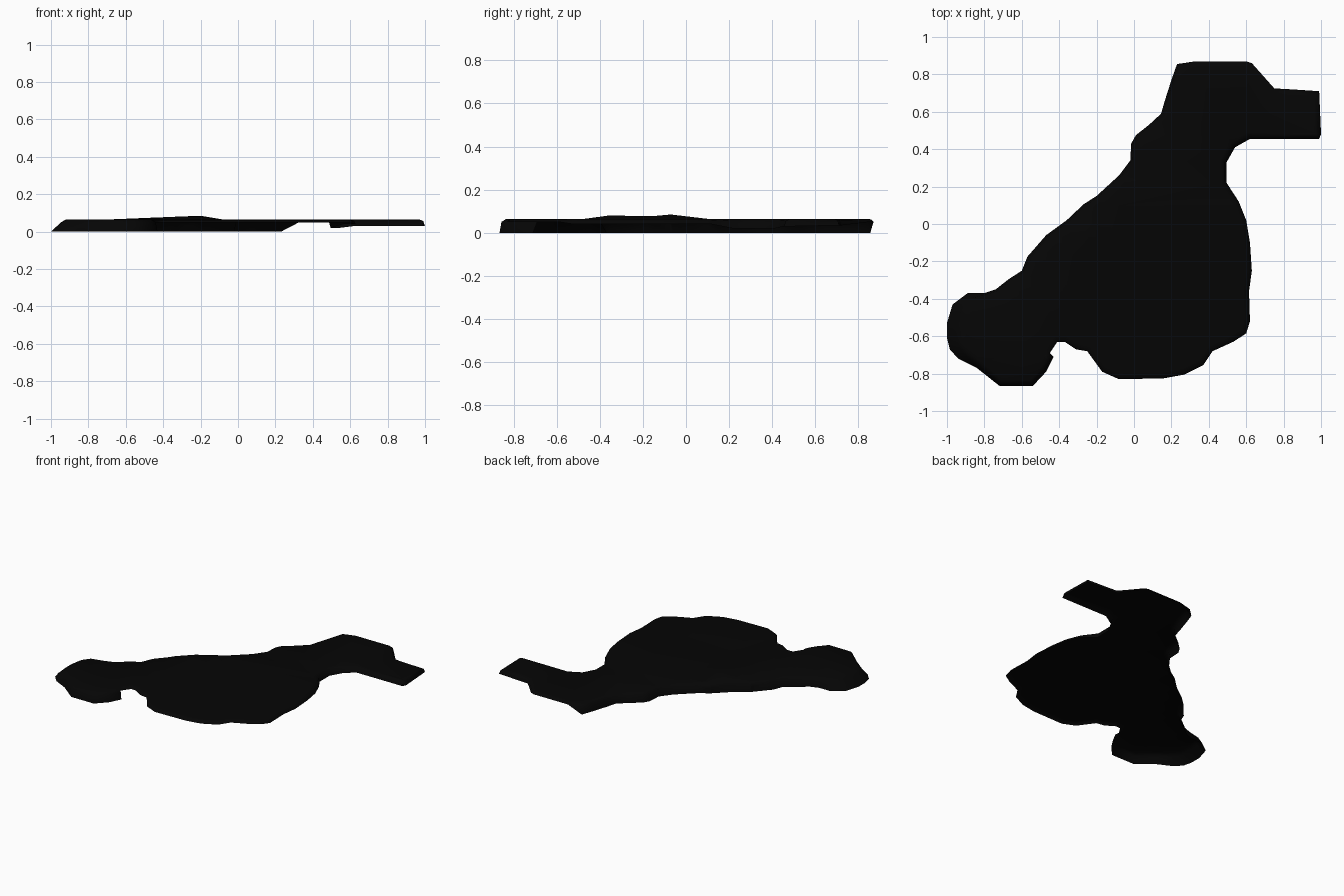
import bpy
import bmesh
import math
from mathutils import Vector

default_cube = bpy.data.objects.get("Cube")
if default_cube:
    bpy.data.objects.remove(default_cube, do_unlink=True)

TOP = 0.065

# Outline sections, counter-clockwise seen from above
snout_top = [(0.99, 0.71), (0.84, 0.72), (0.75, 0.725)]
head_back = [(0.63, 0.86), (0.6, 0.87), (0.33, 0.87)]
neck_and_back = [(0.23, 0.855), (0.2, 0.77), (0.165, 0.66), (0.145, 0.59),
                 (0.08, 0.53), (0.01, 0.475), (-0.015, 0.43), (-0.02, 0.34),
                 (-0.08, 0.26), (-0.2, 0.15), (-0.27, 0.105), (-0.36, 0.02),
                 (-0.47, -0.06), (-0.57, -0.175), (-0.6, -0.25), (-0.67, -0.295)]
tail = [(-0.74, -0.35), (-0.8, -0.37), (-0.89, -0.37), (-0.97, -0.43), (-1, -0.53),
        (-1, -0.61), (-0.985, -0.67), (-0.94, -0.72), (-0.84, -0.77),
        (-0.72, -0.865), (-0.54, -0.865), (-0.47, -0.79), (-0.43, -0.71)]
base = [(-0.45, -0.69), (-0.41, -0.63), (-0.37, -0.63), (-0.31, -0.67),
        (-0.25, -0.68), (-0.17, -0.79), (-0.08, -0.83), (0.16, -0.825),
        (0.27, -0.805), (0.37, -0.755), (0.42, -0.68), (0.53, -0.63), (0.6, -0.585)]
chest = [(0.62, -0.52), (0.615, -0.36), (0.63, -0.25), (0.62, -0.1), (0.6, 0.02),
         (0.56, 0.12)]
throat = [(0.495, 0.22), (0.495, 0.33), (0.54, 0.41)]
snout_bottom = [(0.62, 0.455), (0.99, 0.455), (1, 0.48)]

# How low the turned-down rim hangs along each section
sections = [(snout_top, 0.035), (head_back, 0.052), (neck_and_back, 0), (tail, 0),
            (base, 0.05), (chest, 0.04), (throat, 0.02), (snout_bottom, 0.03)]
outline = [Vector(p) for points, _ in sections for p in points]
rim = [height for points, height in sections for _ in points]

# Low hump along x and y
hump_x = [(-0.47, 0), (-0.33, 0.015), (-0.2, 0.02), (-0.08, 0)]
hump_y = [(-0.47, 0), (-0.36, 0.015), (-0.15, 0.013), (-0.07, 0.02), (0.1, 0)]


def interpolate(profile, value):
    if value <= profile[0][0]:
        return profile[0][1]
    for (a, low), (b, high) in zip(profile, profile[1:]):
        if value <= b:
            return low + (high - low) * (value - a) / (b - a)
    return profile[-1][1]


def add_ring(bm, edge, tail_slope, rise):
    """Ring moved inwards, further at the tail tip, and raised from rim to top."""
    ring = []
    count = len(outline)
    for i, point in enumerate(outline):
        before = (point - outline[i - 1]).normalized()
        after = (outline[(i + 1) % count] - point).normalized()
        direction = (before + after).normalized()
        inward = Vector((-direction.y, direction.x))
        slope = min(1, max(0, (-0.8 - point.x) / 0.2))
        x, y = point + inward * (edge + tail_slope * slope)
        ring.append(bm.verts.new((x, y, rim[i] + (TOP - rim[i]) * rise)))
    return ring


def cut_top(bm, position, normal):
    bmesh.ops.bisect_plane(bm, geom=bm.verts[:] + bm.edges[:] + bm.faces[:],
                           dist=1e-5, plane_co=position, plane_no=normal)


# Sheet with a turned-down rim, open underneath
bm = bmesh.new()
rings = [add_ring(bm, 0, 0, 0), add_ring(bm, 0.01, 0.045, 0.78),
         add_ring(bm, 0.035, 0.045, 1)]
for lower, upper in zip(rings, rings[1:]):
    for i in range(len(lower)):
        j = (i + 1) % len(lower)
        bm.faces.new((lower[i], lower[j], upper[j], upper[i]))
bm.faces.new(rings[-1])

# Cuts that carry the hump
for x, _ in hump_x:
    cut_top(bm, (x, 0, 0), (1, 0, 0))
for y, _ in hump_y:
    cut_top(bm, (0, y, 0), (0, 1, 0))
bmesh.ops.triangulate(bm, faces=bm.faces[:])
for v in bm.verts:
    if v.co.z > TOP - 0.001:
        v.co.z += min(interpolate(hump_x, v.co.x), interpolate(hump_y, v.co.y))

mesh = bpy.data.meshes.new("silhouette_sheet")
bm.to_mesh(mesh)
bm.free()
sheet = bpy.data.objects.new("silhouette_sheet", mesh)
bpy.context.collection.objects.link(sheet)

# Single black finish
black = bpy.data.materials.new("black")
black.use_nodes = True
colour = (0.0016, 0.0016, 0.0016, 1)
black.diffuse_color = colour
black.node_tree.nodes["Principled BSDF"].inputs["Base Color"].default_value = colour
mesh.materials.append(black)

bpy.ops.object.select_all(action="DESELECT")
sheet.select_set(True)
bpy.context.view_layer.objects.active = sheet
bpy.ops.object.shade_smooth_by_angle(angle=math.radians(60))
